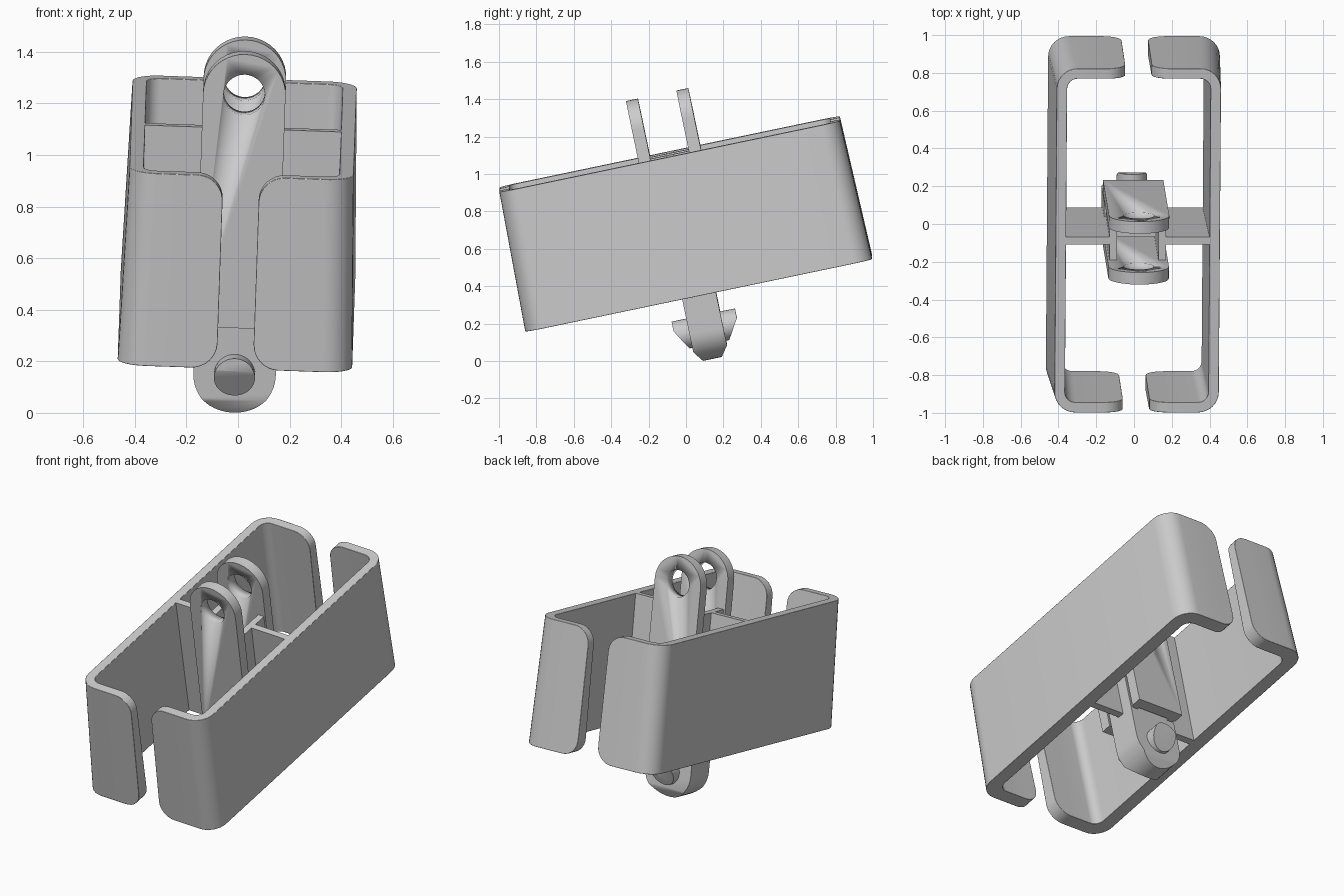
import bpy, bmesh, math
from mathutils import Matrix, Vector

if "Cube" in bpy.data.objects:
    bpy.data.objects.remove(bpy.data.objects["Cube"])

# Whole part is pitched about x and slightly rolled about y
PLACE = (Matrix.Translation((0.007, -0.01, 0.735))
         @ Matrix.Rotation(math.radians(2), 4, 'Y')
         @ Matrix.Rotation(math.radians(11.8), 4, 'X'))
H = 0.38        # half height of the frame
R = 0.16        # radius of arm and lug ends
HOLE_Z, PIN_Z = 0.545, -0.58


def finish(name, bm, mirror=False, bevel=0.0):
    bmesh.ops.recalc_face_normals(bm, faces=bm.faces)
    me = bpy.data.meshes.new(name)
    bm.to_mesh(me)
    bm.free()
    ob = bpy.data.objects.new(name, me)
    bpy.context.collection.objects.link(ob)
    ob.matrix_world = PLACE
    bpy.ops.object.select_all(action='DESELECT')
    ob.select_set(True)
    bpy.context.view_layer.objects.active = ob
    bpy.ops.object.shade_smooth_by_angle(angle=math.radians(35))
    if bevel:
        m = ob.modifiers.new("soft_edges", 'BEVEL')
        m.width, m.segments = bevel, 2
        m.limit_method, m.angle_limit = 'ANGLE', math.radians(50)
    if mirror:
        ob.modifiers.new("mirror", 'MIRROR').use_axis[0] = True
    return ob


def prism(points, y0, y1):
    """Extrude an xz outline from y0 to y1."""
    bm = bmesh.new()
    a = [bm.verts.new((x, y0, z)) for x, z in points]
    b = [bm.verts.new((x, y1, z)) for x, z in points]
    n = len(points)
    bm.faces.new(a)
    bm.faces.new(b[::-1])
    for i in range(n):
        j = (i + 1) % n
        bm.faces.new((a[i], b[i], b[j], a[j]))
    return bm


def circle(cz, r, n=32):
    return [(r * math.cos(t), cz + r * math.sin(t))
            for t in (2 * math.pi * i / n for i in range(n))]


def tongue(z_round, z_flat, n=20):
    """Outline with one half-round end and one flat end."""
    s = 1 if z_round > z_flat else -1
    arc = [(R * math.cos(math.pi * i / n), z_round + s * R * math.sin(math.pi * i / n))
           for i in range(n + 1)]
    return arc + [(-R, z_flat), (R, z_flat)]


def box(name, x0, x1, y, z, mirror=True):
    finish(name, prism([(x0, -z), (x1, -z), (x1, z), (x0, z)], -y, y), mirror)


def slice_ends(bm, p, q):
    """Slope both y ends along the line through p and q (y, z)."""
    d = Vector((0, q[0] - p[0], q[1] - p[1]))
    normal = Vector((0, -d.z, d.y))
    if normal.y < 0:
        normal.negate()
    for s in (1, -1):
        res = bmesh.ops.bisect_plane(
            bm, geom=bm.verts[:] + bm.edges[:] + bm.faces[:],
            plane_co=(0, s * p[0], p[1]), plane_no=(0, s * normal.y, normal.z),
            clear_outer=True)
        edges = [e for e in res['geom_cut'] if isinstance(e, bmesh.types.BMEdge)]
        bmesh.ops.holes_fill(bm, edges=edges)


# Outer C-shaped frame: drafted wall with rounded flange tips, mirrored
SLOT, TIP = 0.07, 0.10


def wall_point(kind, t, z, inner):
    f = (H - z) / (2 * H)
    hx = 0.38 - 0.01 * f if inner else 0.435 + 0.02 * f
    hy = 0.875 - 0.01 * f if inner else 0.93 + 0.017 * f
    r = 0.055 if inner else 0.11
    if kind == 'flange':
        return (t, -hy, z)
    return (hx - r + r * math.sin(t), -hy + r - r * math.cos(t), z)


stations = []
for i in range(9):
    a = math.pi / 2 * i / 8
    stations.append(('flange', SLOT + TIP * (1 - math.cos(a)), TIP * (1 - math.sin(a))))
stations += [('corner', math.pi / 2 * i / 8, 0) for i in range(9)]

bm = bmesh.new()
rings = []
for flip in (1, -1):
    for kind, t, inset in (stations if flip == 1 else stations[::-1]):
        z = H - inset
        ring = []
        for zz, inner in ((z, False), (z, True), (-z, True), (-z, False)):
            x, y, h = wall_point(kind, t, zz, inner)
            ring.append(bm.verts.new((x, y * flip, h)))
        rings.append(ring)
for a, b in zip(rings, rings[1:]):
    for i in range(4):
        j = (i + 1) % 4
        bm.faces.new((a[i], a[j], b[j], b[i]))
bm.faces.new(rings[0])
bm.faces.new(rings[-1])
finish("frame_wall", bm, mirror=True, bevel=0.012)

# Cross wall and hub webs joining the two arms
box("cross_wall", 0.13, 0.39, 0.02, H)
box("hub_web", 0.11, 0.15, 0.11, H)

# Two upper arms with a pin hole
cutter = finish("hole_cutter", prism(circle(HOLE_Z, 0.08), -0.4, 0.4))
cutter.hide_render = True
cutter.hide_set(True)
for name, s in (("front_arm", -1), ("rear_arm", 1)):
    arm = finish(name, prism(tongue(HOLE_Z, -H), *sorted((s * 0.105, s * 0.17))))
    m = arm.modifiers.new("pin_hole", 'BOOLEAN')
    m.object, m.operation, m.solver = cutter, 'DIFFERENCE', 'EXACT'

# Lower lug with chamfered end
bm = prism(tongue(PIN_Z, -0.15), -0.092, 0.092)
slice_ends(bm, (0.092, -0.68), (0.05, -0.74))
finish("lower_lug", bm)

# Snap pin with sloped faces
bm = prism(circle(PIN_Z, 0.08), -0.173, 0.173)
slice_ends(bm, (0.173, -0.55), (0.108, -0.66))
finish("snap_pin", bm)
